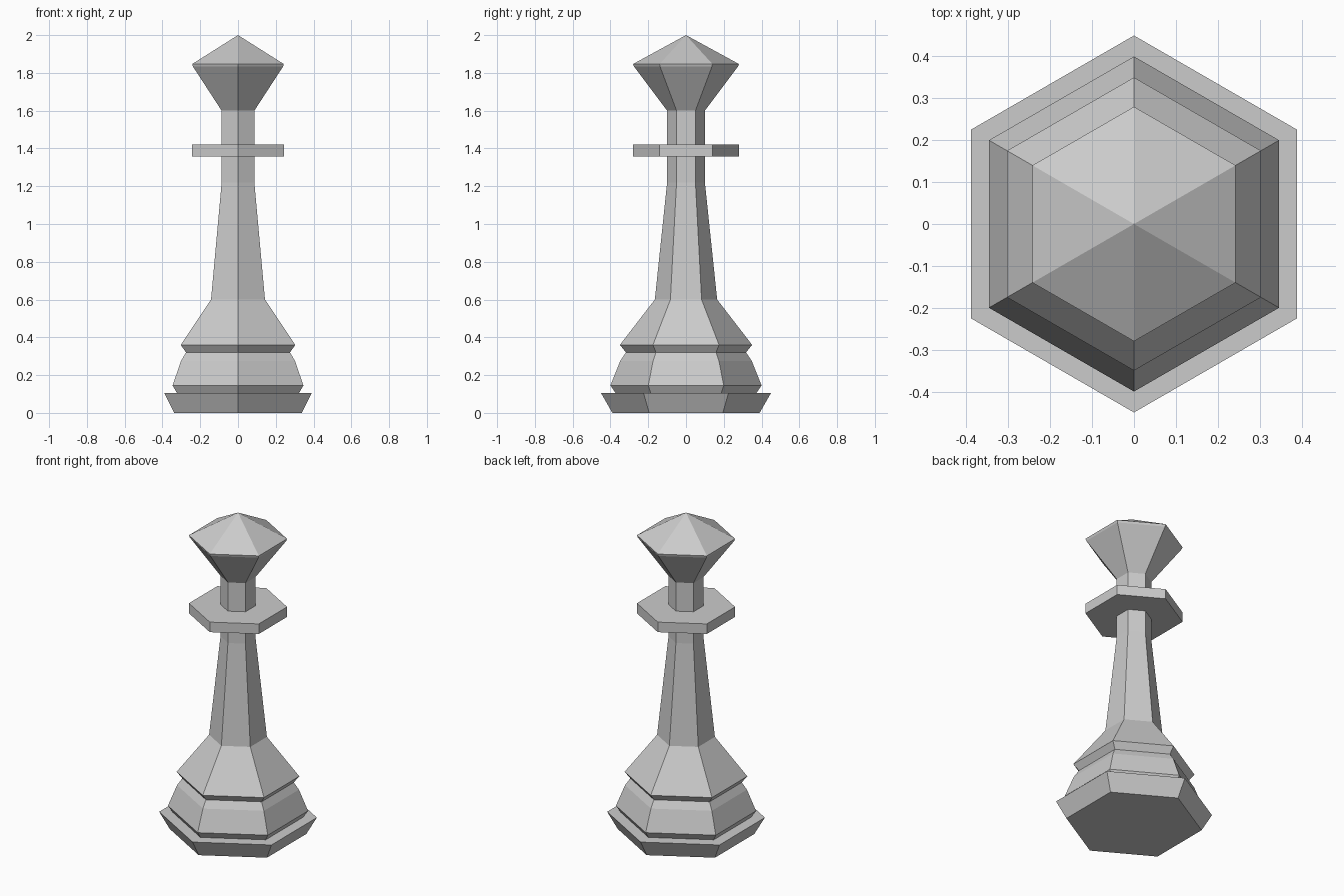
import bpy, bmesh
from math import sin, cos, pi

if "Cube" in bpy.data.objects:
    bpy.data.objects.remove(bpy.data.objects["Cube"])

SIDES = 6


def lathe(name, profile):
    """Revolve (radius, z) points into a flat-faced hexagonal solid, corners on +-y."""
    bm = bmesh.new()
    rings = []
    for r, z in profile:
        if r == 0:
            rings.append([bm.verts.new((0, 0, z))] * SIDES)
        else:
            rings.append([bm.verts.new((r * sin(2 * pi * i / SIDES),
                                        r * cos(2 * pi * i / SIDES), z))
                          for i in range(SIDES)])
    for a, b in zip(rings, rings[1:]):
        for i in range(SIDES):
            j = (i + 1) % SIDES
            quad = list(dict.fromkeys((a[i], a[j], b[j], b[i])))
            bm.faces.new(quad)
    # end caps
    for ring, (r, z) in ((rings[0], profile[0]), (rings[-1], profile[-1])):
        if r > 0:
            bm.faces.new(ring)
    bmesh.ops.recalc_face_normals(bm, faces=bm.faces)
    mesh = bpy.data.meshes.new(name)
    bm.to_mesh(mesh)
    bm.free()
    ob = bpy.data.objects.new(name, mesh)
    bpy.context.collection.objects.link(ob)
    return ob


# stepped base, tapering stem and pointed head in one profile
lathe("chess_piece_body", [
    (0.39, 0.0), (0.45, 0.105), (0.373, 0.105),      # foot
    (0.40, 0.145), (0.348, 0.276), (0.318, 0.32),    # lower moulding
    (0.35, 0.36), (0.165, 0.60),                     # upper moulding
    (0.10, 1.22), (0.10, 1.60),                      # stem and neck
    (0.275, 1.833), (0.28, 1.847), (0.0, 2.0),       # head
])

# collar disc around the neck
lathe("collar", [(0.09, 1.357), (0.28, 1.357), (0.28, 1.42), (0.09, 1.42)])
